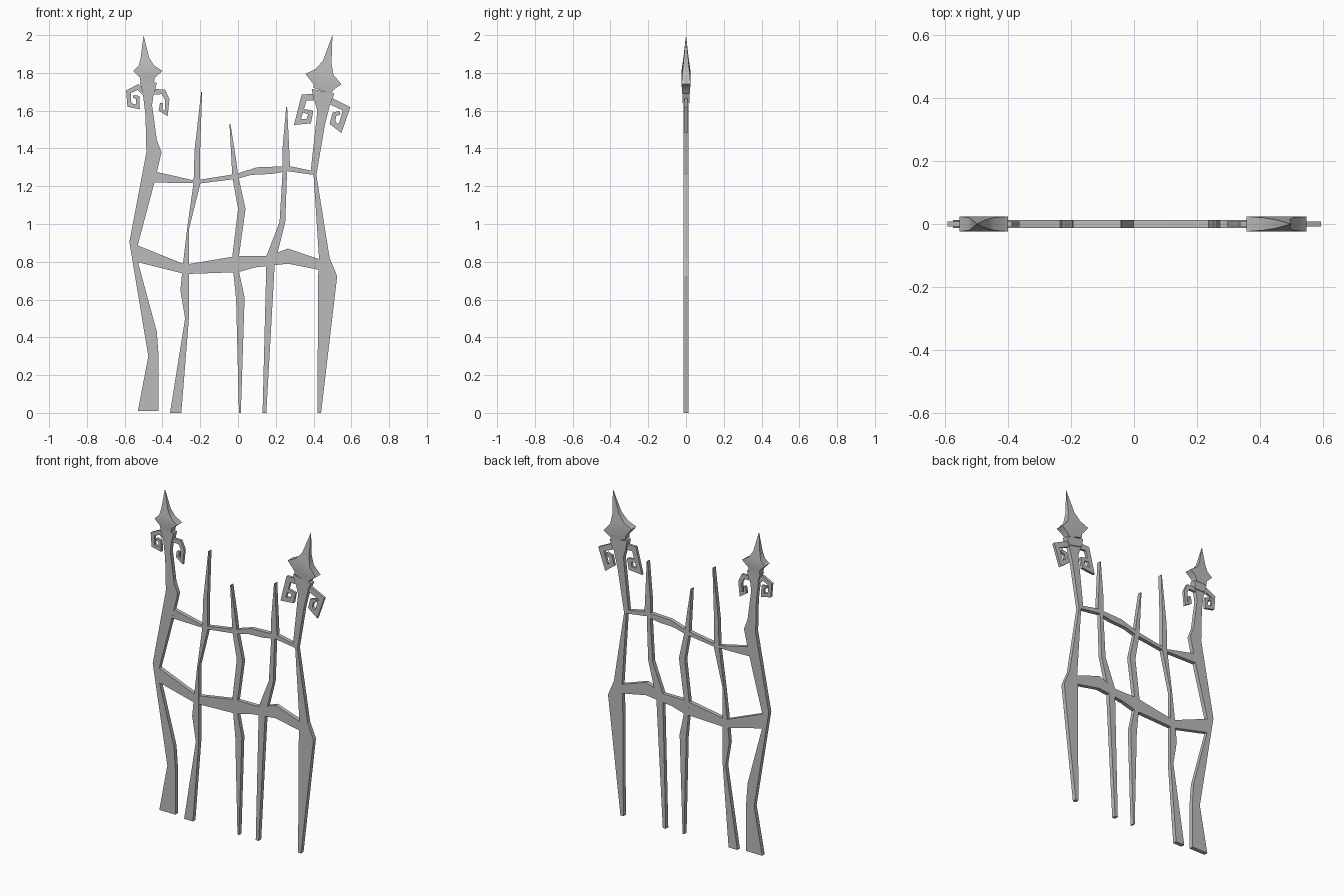
import bpy, bmesh
from mathutils import Vector

cube = bpy.data.objects.get("Cube")
if cube:
    bpy.data.objects.remove(cube)

iron = bpy.data.materials.new("grey_iron")
iron.use_nodes = True
grey = (0.5, 0.5, 0.5, 1)
iron.diffuse_color = grey
iron.node_tree.nodes["Principled BSDF"].inputs["Base Color"].default_value = grey


def finish(bm, name):
    bmesh.ops.recalc_face_normals(bm, faces=bm.faces)
    mesh = bpy.data.meshes.new(name)
    bm.to_mesh(mesh)
    bm.free()
    mesh.materials.append(iron)
    obj = bpy.data.objects.new(name, mesh)
    bpy.context.collection.objects.link(obj)
    return obj


def plate(name, side_a, side_b, half=0.0125):
    """Flat plate between two edge chains in the xz plane."""
    outline = side_a + side_b[::-1]
    bm = bmesh.new()
    front = [bm.verts.new((x, -half, z)) for x, z in outline]
    back = [bm.verts.new((x, half, z)) for x, z in outline]
    n = len(outline)
    caps = [bm.faces.new(front), bm.faces.new(back[::-1])]
    for i in range(n):
        j = (i + 1) % n
        bm.faces.new((front[j], front[i], back[i], back[j]))
    bm.normal_update()
    bmesh.ops.triangulate(bm, faces=caps, ngon_method='EAR_CLIP')
    return finish(bm, name)


def scroll(name, path, start, end):
    """Curled ribbon tapering along a path."""
    pts = [Vector(p) for p in path]
    a, b = [], []
    for i, p in enumerate(pts):
        d0 = (p - pts[i - 1]).normalized() if i else None
        d1 = (pts[i + 1] - p).normalized() if i + 1 < len(pts) else d0
        d0 = d0 or d1
        t = (d0 + d1).normalized()
        w = start + (end - start) * i / (len(pts) - 1)
        side = Vector((-t.y, t.x)) * w / max(t.dot(d1), 0.6)
        a.append(tuple(p + side))
        b.append(tuple(p - side))
    plate(name, a, b, 0.008)


def finial(name, rings, tip):
    """Four-sided spear head; each ring is left point, right point, half depth."""
    bm = bmesh.new()
    loops = []
    for (xa, za), (xb, zb), h in rings:
        loops.append([bm.verts.new(c) for c in
                      ((xa, -h, za), (xb, -h, zb), (xb, h, zb), (xa, h, za))])
    bm.faces.new(loops[0])
    for lo, hi in zip(loops, loops[1:]):
        for i in range(4):
            j = (i + 1) % 4
            bm.faces.new((lo[i], lo[j], hi[j], hi[i]))
    apex = bm.verts.new((tip[0], 0, tip[1]))
    for i in range(4):
        bm.faces.new((loops[-1][i], loops[-1][(i + 1) % 4], apex))
    obj = finish(bm, name)
    bpy.context.view_layer.objects.active = obj
    obj.select_set(True)
    bpy.ops.object.shade_smooth_by_angle(angle=0.7)
    obj.select_set(False)


# Gate posts
plate("right_post",
      [(-.53, .01), (-.475, .3), (-.575, .905), (-.485, 1.38), (-.49, 1.58), (-.505, 1.7)],
      [(-.42, .01), (-.42, .3), (-.43, .43), (-.53, .8), (-.53, .89), (-.44, 1.23),
       (-.405, 1.38), (-.43, 1.445), (-.455, 1.63), (-.445, 1.7)])
plate("left_post",
      [(.42, 0), (.425, .76), (.43, .8), (.4, 1.26), (.385, 1.28), (.42, 1.6), (.4, 1.67)],
      [(.44, 0), (.525, .725), (.485, .82), (.415, 1.26), (.46, 1.525), (.49, 1.645)])

# Crooked pickets
plate("right_picket",
      [(-.36, 0), (-.28, .5), (-.305, .65), (-.29, .8), (-.27, .97), (-.235, 1.22),
       (-.23, 1.39), (-.195, 1.7)],
      [(-.3, 0), (-.26, .5), (-.26, .97), (-.2, 1.21), (-.2, 1.4), (-.19, 1.7)])
plate("middle_picket",
      [(.005, 0), (-.01, .6), (-.025, .75), (-.03, .83), (0, 1.08), (-.03, 1.25), (-.045, 1.53)],
      [(.015, 0), (.035, .61), (.005, .75), (.005, .83), (.04, 1.08), (0, 1.26),
       (-.01, 1.34), (-.04, 1.53)])
plate("left_picket",
      [(.13, 0), (.15, .79), (.15, .83), (.22, 1.01), (.235, 1.26), (.235, 1.39), (.255, 1.62)],
      [(.15, 0), (.195, .8), (.215, .87), (.25, 1.01), (.26, 1.28), (.275, 1.31),
       (.27, 1.42), (.26, 1.62)])

# Cross rails
plate("lower_rail",
      [(-.54, .89), (-.28, .785), (-.01, .83), (.145, .83), (.21, .85), (.265, .87), (.44, .81)],
      [(-.54, .8), (-.28, .735), (0, .745), (.09, .77), (.265, .79), (.44, .755)], 0.0123)
plate("upper_rail",
      [(-.45, 1.28), (-.23, 1.23), (-.01, 1.265), (.1, 1.3), (.235, 1.305), (.28, 1.305), (.4, 1.28)],
      [(-.46, 1.22), (-.2, 1.215), (0, 1.24), (.07, 1.26), (.18, 1.265), (.26, 1.28), (.4, 1.26)],
      0.0123)

# Collars beneath the spear heads
plate("right_collar", [(-.505, 1.7), (-.52, 1.75)], [(-.44, 1.7), (-.43, 1.75)], 0.018)
plate("left_collar", [(.4, 1.66), (.39, 1.715)], [(.49, 1.64), (.51, 1.69)], 0.018)

# Spear heads
finial("right_finial",
       [((-.515, 1.75), (-.445, 1.75), .02), ((-.52, 1.775), (-.44, 1.775), .021),
        ((-.555, 1.81), (-.4, 1.81), .024), ((-.525, 1.84), (-.445, 1.84), .02),
        ((-.515, 1.88), (-.47, 1.88), .014)], (-.5, 2))
finial("left_finial",
       [((.4, 1.72), (.495, 1.69), .02), ((.4, 1.74), (.505, 1.71), .021),
        ((.357, 1.795), (.548, 1.74), .024), ((.41, 1.82), (.505, 1.79), .02),
        ((.45, 1.865), (.495, 1.85), .014)], (.5, 2))

# Curled scrolls hanging from the collars
scroll("right_scroll_outer",
       [(-.49, 1.69), (-.53, 1.725), (-.58, 1.7), (-.575, 1.63), (-.53, 1.62),
        (-.53, 1.67), (-.555, 1.675)], .014, .008)
scroll("right_scroll_inner",
       [(-.45, 1.7), (-.395, 1.7), (-.375, 1.66), (-.38, 1.585), (-.41, 1.605),
        (-.405, 1.64)], .014, .008)
scroll("left_scroll_inner",
       [(.42, 1.67), (.35, 1.67), (.315, 1.54), (.375, 1.545), (.385, 1.59),
        (.345, 1.6)], .018, .01)
scroll("left_scroll_outer",
       [(.47, 1.66), (.575, 1.61), (.54, 1.505), (.5, 1.535), (.51, 1.58),
        (.54, 1.59)], .018, .01)
